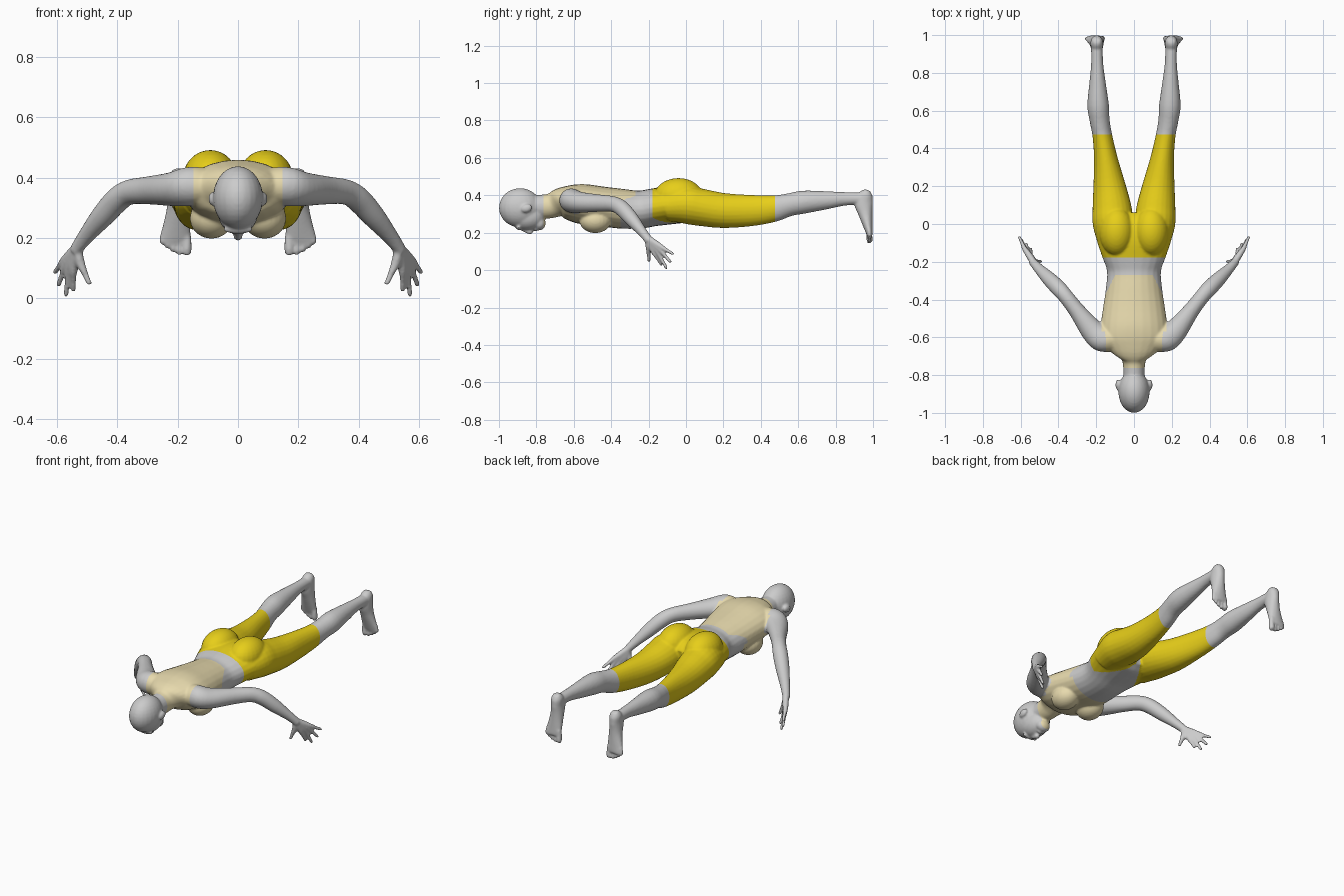
import bpy, bmesh, math
from mathutils import Vector, Matrix

bm = bmesh.new()


def catmull(p, n=4):
    """Smooth a list of ring tuples by Catmull-Rom interpolation."""
    p = [Vector(q) for q in p]
    out = []
    for i in range(len(p) - 1):
        a, b, c, d = p[max(i - 1, 0)], p[i], p[i + 1], p[min(i + 2, len(p) - 1)]
        for k in range(n):
            t = k / n
            out.append(0.5 * (2 * b + (c - a) * t + (2 * a - 5 * b + 4 * c - d) * t * t
                              + (3 * b - a - 3 * c + d) * t ** 3))
    return out + [p[-1]]


def loft(rings, s=1, sides=24):
    """Closed tube through (x, y, z, half width, half depth) rings; s=-1 mirrors it."""
    rings = catmull(rings)
    pts = [Vector(r[:3]) for r in rings]
    loops = []
    for i, r in enumerate(rings):
        t = (pts[min(i + 1, len(pts) - 1)] - pts[max(i - 1, 0)]).normalized()
        u = (Vector((1, 0, 0)) - t * t.x).normalized()
        v = u.cross(t)
        loop = []
        for k in range(sides):
            a = 2 * math.pi * k / sides
            c = pts[i] + u * math.cos(a) * r[3] + v * math.sin(a) * r[4]
            loop.append(bm.verts.new((c.x * s, c.y, c.z)))
        loops.append(loop)
    faces = [bm.faces.new(loops[0]), bm.faces.new(loops[-1][::-1])]
    for a, b in zip(loops, loops[1:]):
        for k in range(sides):
            j = (k + 1) % sides
            faces.append(bm.faces.new((a[k], b[k], b[j], a[j])))
    bmesh.ops.recalc_face_normals(bm, faces=faces)


def along_y(rows, s=1):
    """Loft from (y, centre x, half width, bottom z, top z) rows."""
    loft([(x, y, (lo + hi) / 2, w, (hi - lo) / 2) for y, x, w, lo, hi in rows], s)


def blob(c, r, rot=0, s=1):
    m = (Matrix.Translation((c[0] * s, c[1], c[2])) @ Matrix.Rotation(rot, 4, 'X')
         @ Matrix.Diagonal((*r, 1)))
    bmesh.ops.create_uvsphere(bm, u_segments=24, v_segments=16, radius=1, matrix=m)


# head: skull, face, chin, nose, brow, lips
blob((0, -.887, .333), (.083, .113, .105))
blob((0, -.85, .285), (.067, .095, .072))
blob((0, -.783, .25), (.042, .033, .037))
loft([(0, -.885, .222, .008, .008), (0, -.85, .208, .011, .011), (0, -.832, .203, .016, .012),
      (0, -.825, .212, .01, .008)])
blob((0, -.895, .228), (.05, .014, .014))
blob((0, -.803, .219), (.024, .012, .012))

# neck and torso
along_y([(-.84, 0, .055, .28, .40), (-.75, 0, .058, .275, .405), (-.71, 0, .072, .28, .415),
         (-.67, 0, .13, .285, .44), (-.62, 0, .175, .265, .456), (-.55, 0, .178, .245, .46),
         (-.45, 0, .165, .235, .447), (-.35, 0, .15, .222, .435), (-.25, 0, .143, .222, .425),
         (-.17, 0, .17, .235, .437), (-.08, 0, .198, .245, .45), (0, 0, .2, .255, .44),
         (.05, 0, .15, .28, .4)])

for s in (1, -1):
    # ear, breast, buttock
    blob((.084, -.852, .33), (.014, .03, .022), .3, s)
    blob((.088, -.485, .265), (.072, .085, .067), 0, s)
    blob((.092, -.04, .395), (.092, .13, .097), 0, s)
    # leg
    along_y([(-.1, .1, .09, .26, .42), (0, .112, .106, .247, .45), (.08, .116, .104, .236, .435),
             (.2, .13, .086, .225, .412), (.35, .15, .062, .235, .402), (.47, .168, .052, .258, .4),
             (.55, .182, .053, .288, .41), (.63, .19, .057, .302, .425), (.75, .193, .043, .325, .422),
             (.85, .195, .032, .345, .417), (.95, .197, .031, .35, .415)], s)
    # foot, lofted from heel to ball
    loft([(x, (a + b) / 2, z, w, (b - a) / 2) for z, x, w, a, b in
          [(.428, .197, .018, .955, .985), (.405, .197, .032, .925, 1), (.36, .197, .034, .9, 1),
           (.3, .198, .038, .922, .997), (.24, .203, .046, .946, .998),
           (.2, .208, .052, .962, .999), (.185, .208, .05, .968, .998)]], s)
    # toes
    for x, tip, r in ((.17, .145, .016), (.194, .145, .011), (.215, .153, .0105),
                      (.234, .165, .01), (.251, .178, .01)):
        loft([(x * .9 + .02, .98, .22, r, r), (x, .98, .19, r, r),
              (x, .982, tip + .01, r, r), (x, .985, tip, r * .6, r * .6)], s, 12)
    # arm from shoulder to wrist
    loft([(.1, -.62, .38, .05, .06), (.165, -.608, .37, .07, .064), (.22, -.565, .362, .062, .056),
          (.3, -.462, .358, .044, .046), (.36, -.385, .352, .04, .042), (.4, -.34, .327, .042, .042),
          (.45, -.29, .272, .038, .038), (.5, -.24, .212, .028, .027), (.53, -.208, .172, .022, .023),
          (.54, -.198, .155, .02, .022)], s)
    # fingers, each starting at the wrist so that they form the palm
    for base, tip in (((.546, -.168, .088), (.546, -.128, .024)),
                      ((.561, -.15, .095), (.571, -.102, .006)),
                      ((.573, -.138, .108), (.597, -.08, .04)),
                      ((.58, -.13, .123), (.61, -.064, .083))):
        b, t = Vector(base), Vector(tip)
        loft([(.528, -.21, .175, .018, .018), (*(Vector((.53, -.205, .17)).lerp(b, .6)), .017, .017),
              (*b, .0135, .0135), (*b.lerp(t, .45), .01, .01), (*b.lerp(t, .9), .009, .009),
              (*t, .005, .005)], s, 12)
    loft([(.532, -.205, .16, .016, .016), (.524, -.2, .12, .016, .016), (.507, -.199, .08, .011, .011),
          (.494, -.198, .05, .009, .009), (.492, -.197, .043, .005, .005)], s, 12)

# fuse all parts into one smooth skin
mesh = bpy.data.meshes.new("body")
bm.to_mesh(mesh)
bm.free()
body = bpy.data.objects.new("body", mesh)
bpy.context.collection.objects.link(body)
fuse = body.modifiers.new("fuse", 'REMESH')
fuse.mode = 'VOXEL'
fuse.voxel_size = .006
relax = body.modifiers.new("relax", 'SMOOTH')
relax.factor = .5
relax.iterations = 6
dg = bpy.context.evaluated_depsgraph_get()
skin = bpy.data.meshes.new_from_object(body.evaluated_get(dg))
body.modifiers.clear()
body.data = skin

# skin, top and trousers colours
for name, col in (("skin", (.8, .8, .8, 1)), ("top", (.8, .7, .42, 1)), ("trousers", (.8, .62, .01, 1))):
    m = bpy.data.materials.new(name)
    m.diffuse_color = col
    skin.materials.append(m)


def region(c):
    x, y, z = abs(c.x), c.y, c.z
    hem = -.27 - max(0, x - .1) * 2 if z > .32 else -.35
    if -.762 < y < hem and x < (.172 if y > -.57 else .15):
        return 1
    front = z < .31 and x < .14 - (y + .18) * .58
    if -.178 < y < .475 and x < .3 and not front:
        return 2
    return 0


# cut clean seams, then colour the faces
bm = bmesh.new()
bm.from_mesh(skin)
for y in (-.762, -.27, -.178, .475):
    bmesh.ops.bisect_plane(bm, geom=bm.verts[:] + bm.edges[:] + bm.faces[:],
                           plane_co=(0, y, 0), plane_no=(0, 1, 0))
for f in bm.faces:
    f.smooth = True
    f.material_index = region(f.calc_center_median())
bm.to_mesh(skin)
bm.free()
